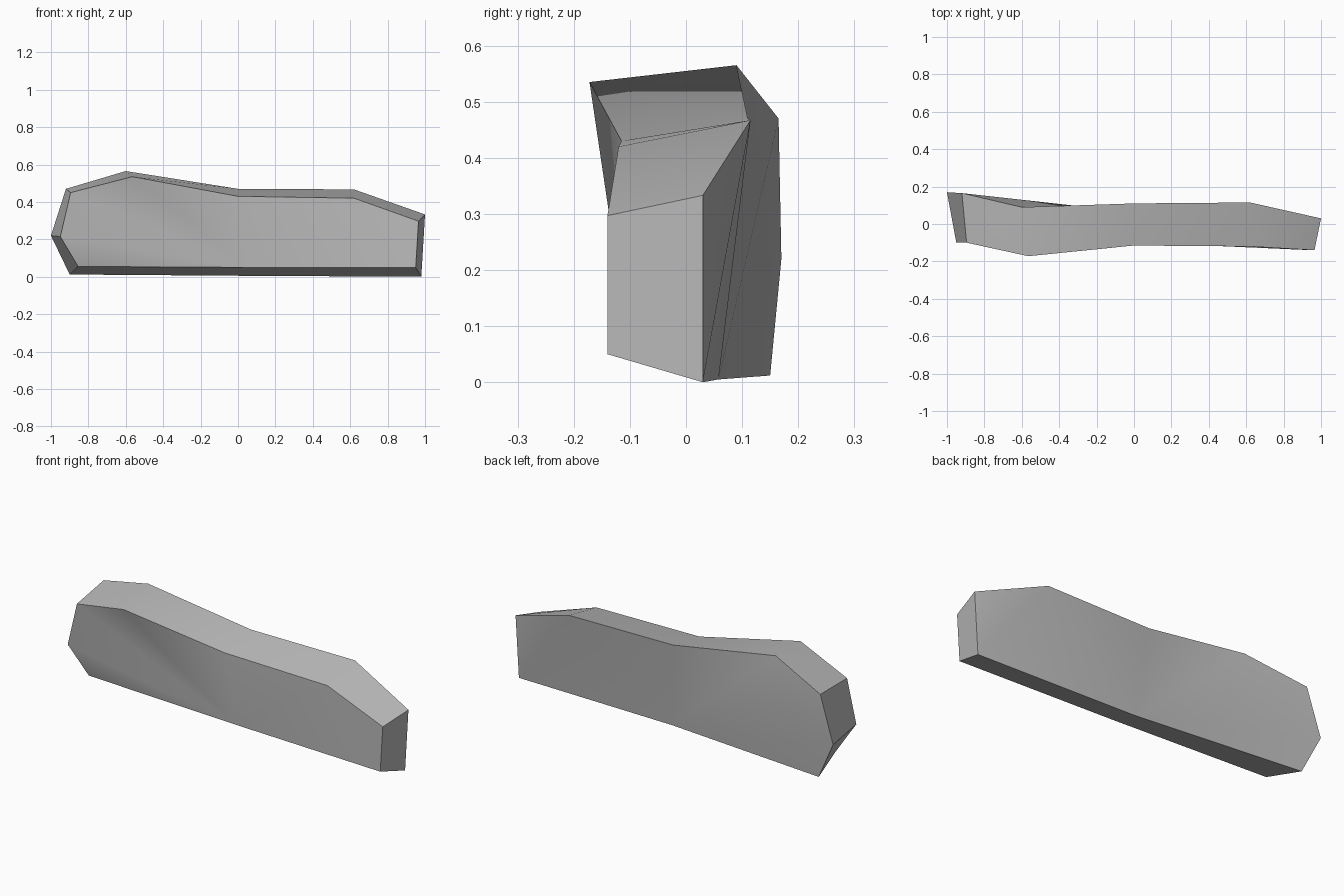
import bpy
import bmesh
import math

default_cube = bpy.data.objects.get("Cube")
if default_cube:
    bpy.data.objects.remove(default_cube, do_unlink=True)


def make_material(name, colour):
    material = bpy.data.materials.new(name)
    material.use_nodes = True
    material.diffuse_color = colour
    shader = material.node_tree.nodes["Principled BSDF"]
    shader.inputs["Base Color"].default_value = colour
    return material


# Outline corners in order: left tip, upper shoulder, peak, middle of the top,
# far shoulder, end top, end bottom, middle of the base, base corner
FRONT = [(-.95, -.10, .215), (-.895, -.10, .45), (-.565, -.172, .535),
         (0, -.115, .43), (.62, -.12, .42), (.965, -.14, .297),
         (.95, -.14, .05), (.05, -.10, .05), (-.855, -.055, .055)]
BACK = [(-1, .17, .22), (-.92, .165, .47), (-.6, .09, .565),
        (0, .11, .47), (.62, .115, .467), (1, .03, .333),
        (.98, .03, 0), (.045, .058, .005), (-.9, .15, .012)]
PEAK, TOP_MIDDLE, SHOULDER, BASE_MIDDLE = 2, 3, 4, 7


def add_side(bm, ring):
    """Fill one broad face with two fans meeting along its middle."""
    count = len(ring)
    for step in range(1, 5):
        a = (BASE_MIDDLE + step) % count
        bm.faces.new((ring[BASE_MIDDLE], ring[a], ring[(a + 1) % count]))
    bm.faces.new((ring[BASE_MIDDLE], ring[TOP_MIDDLE], ring[SHOULDER]))
    for a in range(SHOULDER + 1, BASE_MIDDLE):
        bm.faces.new((ring[SHOULDER], ring[a], ring[a + 1]))


# Bent slab: two broad sides joined by a rim
bm = bmesh.new()
front = [bm.verts.new(point) for point in FRONT]
back = [bm.verts.new(point) for point in BACK]
add_side(bm, front)
add_side(bm, back)
for i in range(len(front)):
    j = (i + 1) % len(front)
    if i == PEAK:
        bm.faces.new((front[i], front[j], back[j]))
        bm.faces.new((front[i], back[j], back[i]))
    else:
        bm.faces.new((front[i], front[j], back[j], back[i]))
bmesh.ops.recalc_face_normals(bm, faces=bm.faces[:])

mesh = bpy.data.meshes.new("bent_slab")
bm.to_mesh(mesh)
bm.free()
slab = bpy.data.objects.new("bent_slab", mesh)
bpy.context.collection.objects.link(slab)
mesh.materials.append(make_material("plain grey", (.5, .5, .5, 1)))

# Soft broad faces, crisp rim
bpy.ops.object.select_all(action="DESELECT")
slab.select_set(True)
bpy.context.view_layer.objects.active = slab
bpy.ops.object.shade_smooth_by_angle(angle=math.radians(30))
